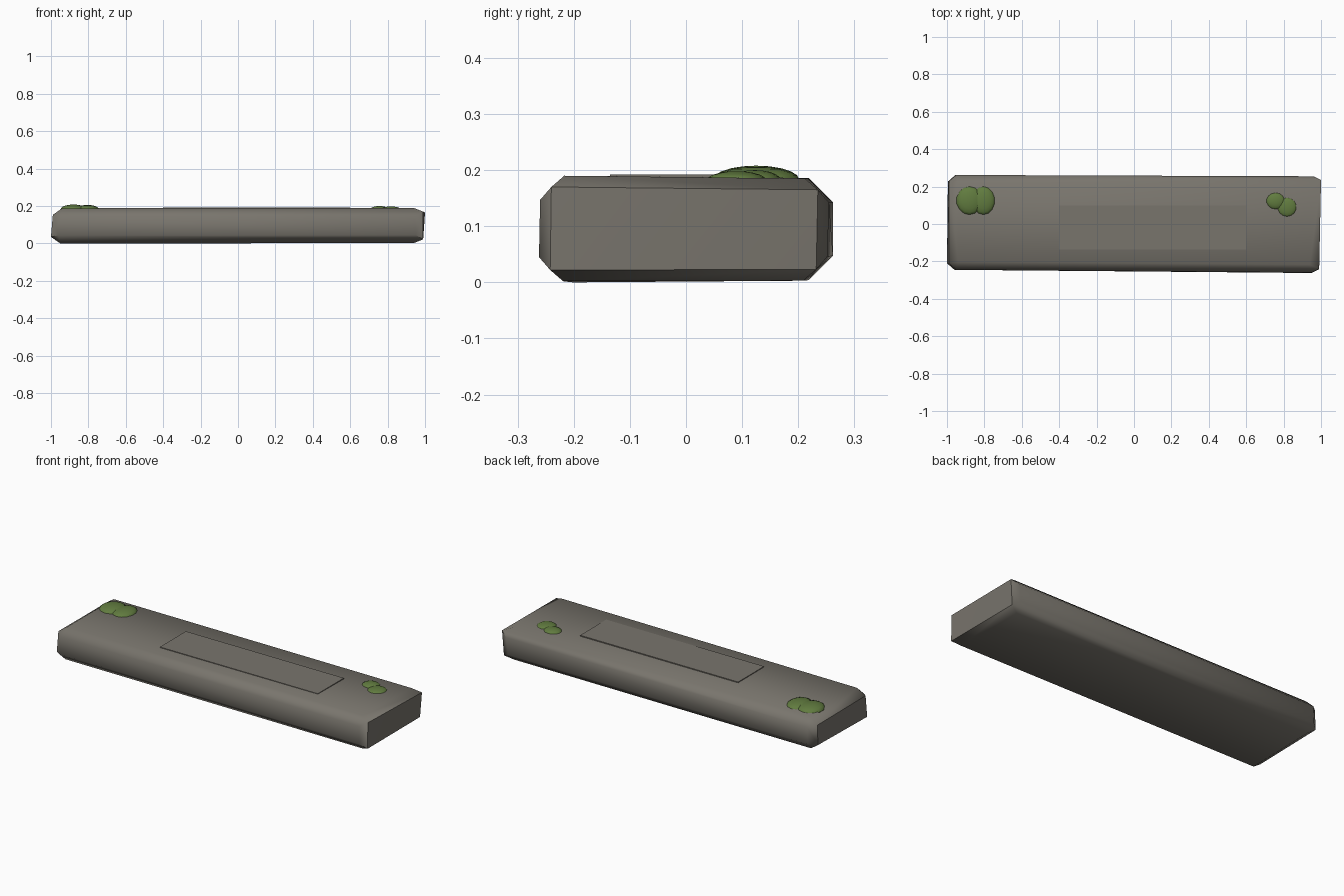
import bpy, bmesh, math
from mathutils import Vector

if "Cube" in bpy.data.objects:
    bpy.data.objects.remove(bpy.data.objects["Cube"])


def material(name, rgb):
    m = bpy.data.materials.new(name)
    m.diffuse_color = (*rgb, 1)
    m.use_nodes = True
    m.node_tree.nodes["Principled BSDF"].inputs["Base Color"].default_value = m.diffuse_color
    return m


STONE = material("warm grey stone", (0.19, 0.177, 0.152))
MOSS = material("moss green", (0.12, 0.2, 0.05))


def finish(name, bm, mat, angle):
    me = bpy.data.meshes.new(name)
    bm.to_mesh(me)
    bm.free()
    ob = bpy.data.objects.new(name, me)
    bpy.context.collection.objects.link(ob)
    me.materials.append(mat)
    bpy.ops.object.select_all(action='DESELECT')
    ob.select_set(True)
    bpy.context.view_layer.objects.active = ob
    bpy.ops.object.shade_smooth_by_angle(angle=math.radians(angle))
    return ob


# Worn slab: eight uneven corners, each chamfered into three points
corners = {
    (-1, -1, 0): (-1.0, -0.245, 0.0), (1, -1, 0): (0.99, -0.262, 0.002),
    (-1, 1, 0): (-0.995, 0.262, 0.004), (1, 1, 0): (0.99, 0.252, 0.003),
    (-1, -1, 1): (-0.99, -0.245, 0.188), (1, -1, 1): (0.99, -0.26, 0.19),
    (-1, 1, 1): (-0.99, 0.262, 0.186), (1, 1, 1): (1.0, 0.255, 0.185),
}
bm = bmesh.new()
for (sx, sy, sz), p in corners.items():
    s = Vector((sx, sy, 1 if sz else -1))
    e = 0.02 if sx > 0 else 0.035
    for inset in ((0, e, e), (0.04, 0, 0.043), (0.05, 0.043, 0)):
        bm.verts.new([p[i] - s[i] * inset[i] for i in range(3)])
bmesh.ops.convex_hull(bm, input=bm.verts)
bmesh.ops.dissolve_limit(bm, angle_limit=math.radians(3), verts=bm.verts, edges=bm.edges)
bmesh.ops.recalc_face_normals(bm, faces=bm.faces)
finish("stone_slab", bm, STONE, 48)

# Thin raised panel on top
bm = bmesh.new()
bmesh.ops.create_cube(bm, size=1)
for v in bm.verts:
    v.co = (0.1 + v.co.x, -0.0175 + v.co.y * 0.235, 0.1875 + v.co.z * 0.009)
finish("raised_panel", bm, STONE, 30)

# Moss clumps: flattened spheres half sunk in the top (x, y, rx, ry, top)
clumps = [(-0.88, 0.125, 0.07, 0.077, 0.208), (-0.805, 0.125, 0.062, 0.077, 0.206),
          (0.757, 0.123, 0.05, 0.045, 0.2), (0.818, 0.09, 0.052, 0.052, 0.198)]
for i, (x, y, rx, ry, top) in enumerate(clumps):
    bm = bmesh.new()
    bmesh.ops.create_uvsphere(bm, u_segments=14, v_segments=10, radius=1)
    for v in bm.verts:
        v.co = (x + v.co.x * rx, y + v.co.y * ry, 0.183 + v.co.z * (top - 0.183))
    finish(f"moss_clump_{i + 1}", bm, MOSS, 40)
